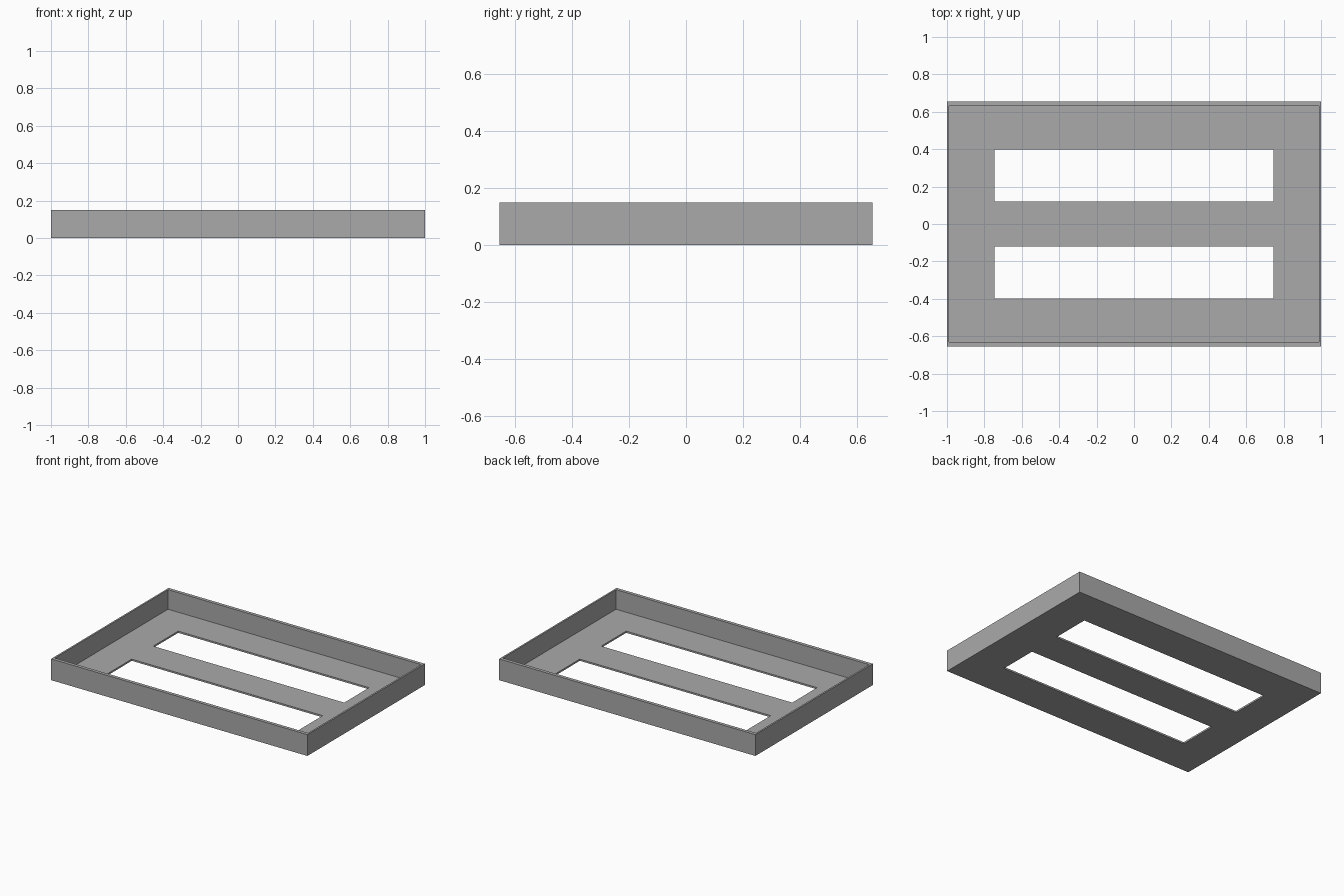
import bpy
import bmesh

if "Cube" in bpy.data.objects:
    bpy.data.objects.remove(bpy.data.objects["Cube"], do_unlink=True)

HALF_X, HALF_Y, HEIGHT = 1.0, 0.655, 0.15
WALL_X, WALL_Y, FLOOR = 0.012, 0.024, 0.012
SLOT_X, SLOT_IN, SLOT_OUT = 0.745, 0.12, 0.397

# Plain grey material
grey = bpy.data.materials.new("plain grey")
grey.use_nodes = True
colour = (0.4, 0.4, 0.4, 1)
grey.diffuse_color = colour
grey.node_tree.nodes["Principled BSDF"].inputs["Base Color"].default_value = colour

# Grid of cells: solid rim, thin floor, and two open slots
xs = [-HALF_X, WALL_X - HALF_X, -SLOT_X, SLOT_X, HALF_X - WALL_X, HALF_X]
half = [SLOT_IN, SLOT_OUT, HALF_Y - WALL_Y, HALF_Y]
ys = [-y for y in reversed(half)] + half
NX, NY = len(xs) - 1, len(ys) - 1


def cell_height(i, j):
    if not (0 <= i < NX and 0 <= j < NY):
        return 0
    if i in (0, NX - 1) or j in (0, NY - 1):
        return HEIGHT
    return 0 if i == 2 and j in (2, 4) else FLOOR


bm = bmesh.new()


def quad(*points):
    bm.faces.new([bm.verts.new(p) for p in points])


def side(a, b, low, high):
    # Upright faces, split at floor level so neighbouring edges meet
    levels = [z for z in (0, FLOOR, HEIGHT) if low <= z <= high]
    for z0, z1 in zip(levels, levels[1:]):
        quad((*a, z0), (*b, z0), (*b, z1), (*a, z1))


for i in range(NX):
    for j in range(NY):
        h = cell_height(i, j)
        if not h:
            continue
        loop = [(xs[i], ys[j]), (xs[i + 1], ys[j]),
                (xs[i + 1], ys[j + 1]), (xs[i], ys[j + 1])]
        quad(*[(*p, h) for p in loop])
        quad(*[(*p, 0) for p in reversed(loop)])
        for k, (di, dj) in enumerate([(0, -1), (1, 0), (0, 1), (-1, 0)]):
            low = cell_height(i + di, j + dj)
            if low < h:
                side(loop[k], loop[(k + 1) % 4], low, h)

# Weld the cells and merge coplanar faces
bmesh.ops.remove_doubles(bm, verts=bm.verts, dist=1e-5)
bmesh.ops.dissolve_limit(bm, angle_limit=0.01, verts=bm.verts, edges=bm.edges)
bmesh.ops.recalc_face_normals(bm, faces=bm.faces)

mesh = bpy.data.meshes.new("slotted_tray")
bm.to_mesh(mesh)
bm.free()
mesh.materials.append(grey)
tray = bpy.data.objects.new("slotted_tray", mesh)
bpy.context.collection.objects.link(tray)
